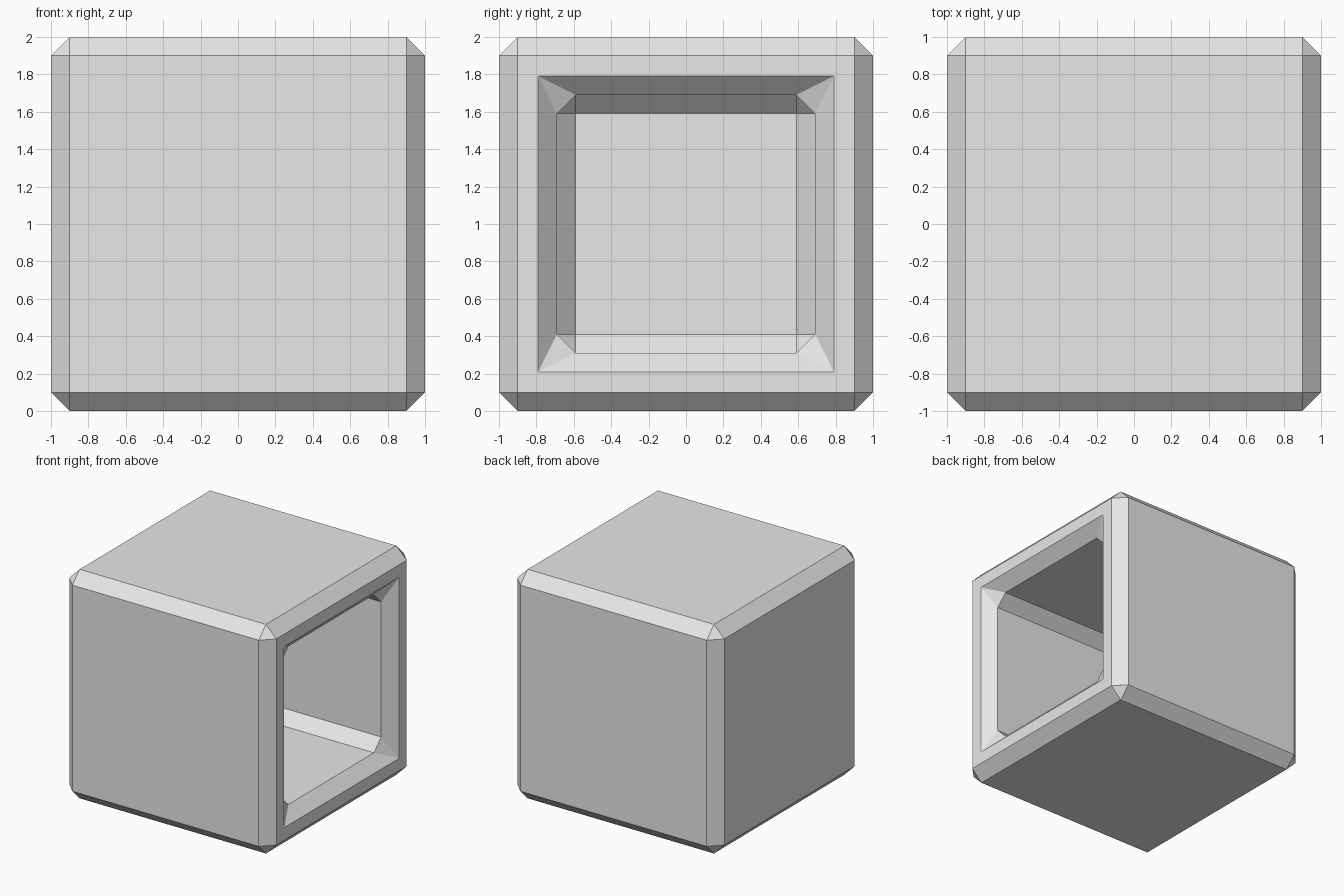
import bpy
import bmesh

default = bpy.data.objects.get("Cube")
if default:
    bpy.data.objects.remove(default, do_unlink=True)

BEVEL = 0.1
WALL = 0.31

# Single light grey material
grey = bpy.data.materials.new("light_grey")
grey.use_nodes = True
colour = (0.8, 0.8, 0.8, 1.0)
grey.diffuse_color = colour
grey.node_tree.nodes["Principled BSDF"].inputs["Base Color"].default_value = colour

# Solid block standing on the ground
bm = bmesh.new()
bmesh.ops.create_cube(bm, size=2)
bmesh.ops.translate(bm, verts=bm.verts, vec=(0, 0, 1))

# Cavity: inset the open side, then push it in almost to the far wall
opening = max(bm.faces, key=lambda f: f.calc_center_median().x)
bmesh.ops.inset_region(bm, faces=[opening], thickness=WALL, use_even_offset=True)
pushed = bmesh.ops.extrude_discrete_faces(bm, faces=[opening])["faces"]
bmesh.ops.translate(bm, verts=pushed[0].verts, vec=(WALL - 2, 0, 0))
bmesh.ops.recalc_face_normals(bm, faces=bm.faces)

# Chamfer every real corner, leaving the flat seams of the rim alone
sharp = [e for e in bm.edges if e.calc_face_angle(0) > 0.1]
bmesh.ops.bevel(bm, geom=sharp, offset=BEVEL, offset_type='OFFSET',
                segments=1, profile=0.5, affect='EDGES', clamp_overlap=False)
bmesh.ops.recalc_face_normals(bm, faces=bm.faces)

mesh = bpy.data.meshes.new("hollow_box")
bm.to_mesh(mesh)
bm.free()
mesh.materials.append(grey)
box = bpy.data.objects.new("hollow_box", mesh)
bpy.context.collection.objects.link(box)
